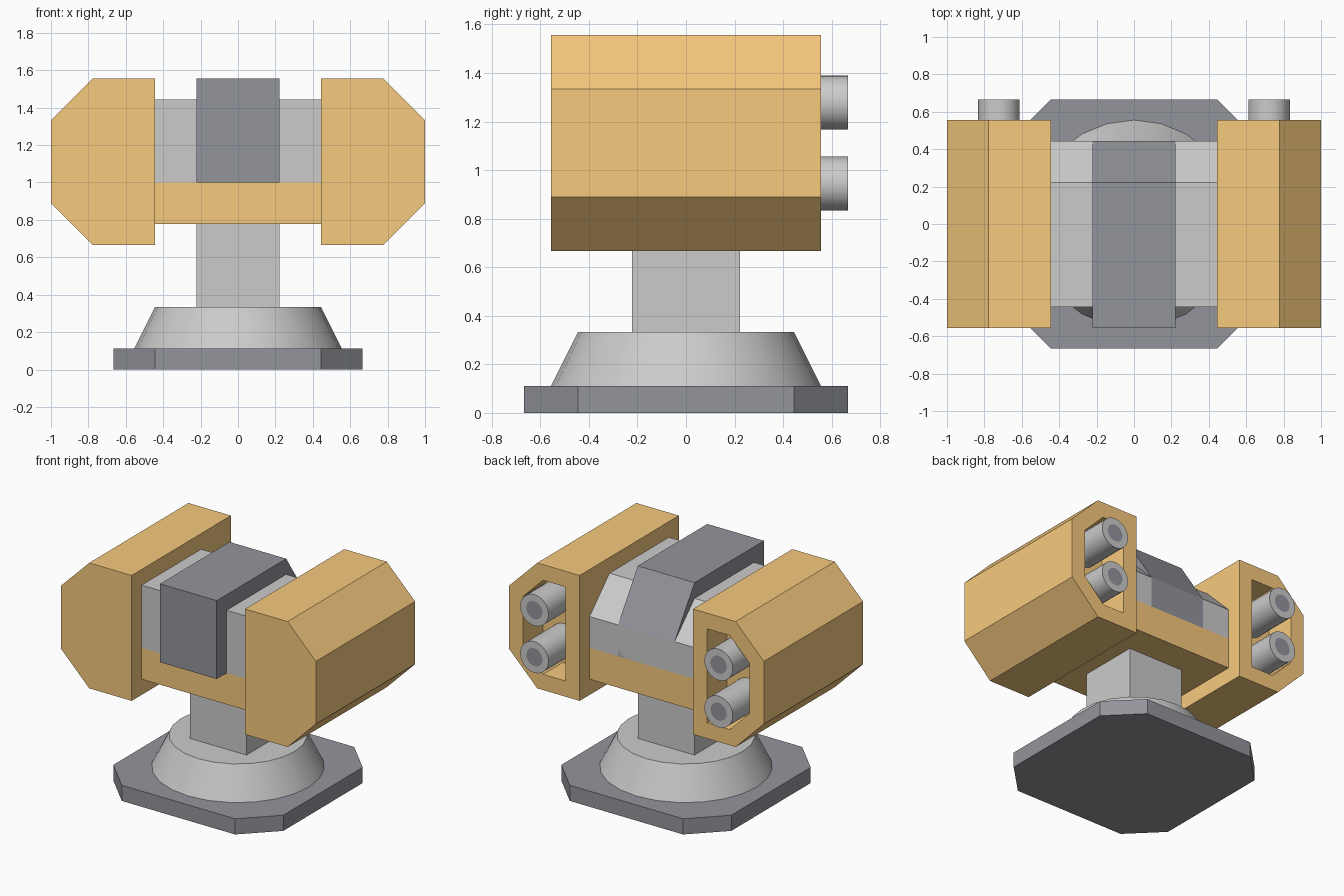
import bpy, bmesh, math
from mathutils import Vector

if "Cube" in bpy.data.objects:
    bpy.data.objects.remove(bpy.data.objects["Cube"])

U = 1 / 9  # grid unit of the design


def material(name, rgb):
    m = bpy.data.materials.new(name)
    m.diffuse_color = (*rgb, 1)
    m.use_nodes = True
    m.node_tree.nodes["Principled BSDF"].inputs["Base Color"].default_value = m.diffuse_color
    return m


TAN = material("tan", (0.93, 0.59, 0.21))
SLATE = material("slate", (0.29, 0.30, 0.33))


def prism(name, profile, axis, lo, hi, mats=(), edit=None):
    """Extrude a 2D profile (in grid units) along an axis from lo to hi."""
    place = {"x": lambda a, b, t: (t, a, b),
             "y": lambda a, b, t: (a, t, b),
             "z": lambda a, b, t: (a, b, t)}[axis]
    bm = bmesh.new()
    ends = [[bm.verts.new(Vector(place(a, b, t)) * U) for a, b in profile]
            for t in (lo, hi)]
    bm.faces.new(ends[0])
    far = bm.faces.new(ends[1])
    n = len(profile)
    for i in range(n):
        j = (i + 1) % n
        bm.faces.new((ends[0][i], ends[0][j], ends[1][j], ends[1][i]))
    bmesh.ops.recalc_face_normals(bm, faces=bm.faces[:])
    if edit:
        edit(bm, far)
    mesh = bpy.data.meshes.new(name)
    bm.to_mesh(mesh)
    bm.free()
    for m in mats:
        mesh.materials.append(m)
    ob = bpy.data.objects.new(name, mesh)
    bpy.context.collection.objects.link(ob)
    return ob


def rect(a0, a1, b0, b1):
    return [(a0, b0), (a1, b0), (a1, b1), (a0, b1)]


def mirror_x(ob):
    ob.modifiers.new("mirror", "MIRROR").use_axis[0] = True


def smooth(ob):
    bpy.ops.object.select_all(action="DESELECT")
    ob.select_set(True)
    bpy.context.view_layer.objects.active = ob
    bpy.ops.object.shade_smooth_by_angle(angle=math.radians(30))


# Base plate with cut corners, round pedestal and square post
prism("base_plate", [(-4, -6), (4, -6), (6, -4), (6, 4), (4, 6), (-4, 6), (-6, 4), (-6, -4)],
      "z", 0, 1, [SLATE])
bpy.ops.mesh.primitive_cone_add(vertices=24, radius1=5 * U, radius2=4 * U,
                                depth=2 * U, location=(0, 0, 2 * U))
bpy.context.object.name = "pedestal"
smooth(bpy.context.object)
prism("post", rect(-2, 2, -2, 2), "z", 3, 7)

# Cradle between the pods: tan beam, grey housing and dark central spine
prism("cross_beam", rect(-4, 4, 7, 9), "x", -4, 4, [TAN])
prism("housing", [(-4, 9), (4, 9), (4, 11), (2, 13), (-4, 13)], "x", -4, 4)
prism("spine", [(-5, 9), (4, 9), (4, 11), (2, 14), (-5, 14)], "x", -2, 2, [SLATE])


# Side pods with a recess in the back face
def recess(bm, face):
    bmesh.ops.inset_region(bm, faces=[face], thickness=U, use_even_offset=True)
    bmesh.ops.inset_region(bm, faces=[face], thickness=0, depth=0)
    bmesh.ops.translate(bm, verts=face.verts[:], vec=(0, -2 * U, 0))


pod = prism("side_pod", [(4, 6), (7, 6), (9, 8), (9, 12), (7, 14), (4, 14)],
            "y", -5, 5, [TAN], recess)
mirror_x(pod)


# Two barrels per pod with dark bores
def bore(bm, face):
    bmesh.ops.inset_region(bm, faces=[face], thickness=0.43 * U, use_even_offset=True)
    face.material_index = 1


GREY = material("light_grey", (0.8, 0.8, 0.8))
for label, z in (("upper", 11.5), ("lower", 8.5)):
    circle = [(6.5 + math.cos(math.tau * i / 24), z + math.sin(math.tau * i / 24))
              for i in range(24)]
    barrel = prism(label + "_barrel", circle, "y", 3, 6, [GREY, SLATE], bore)
    smooth(barrel)
    mirror_x(barrel)
